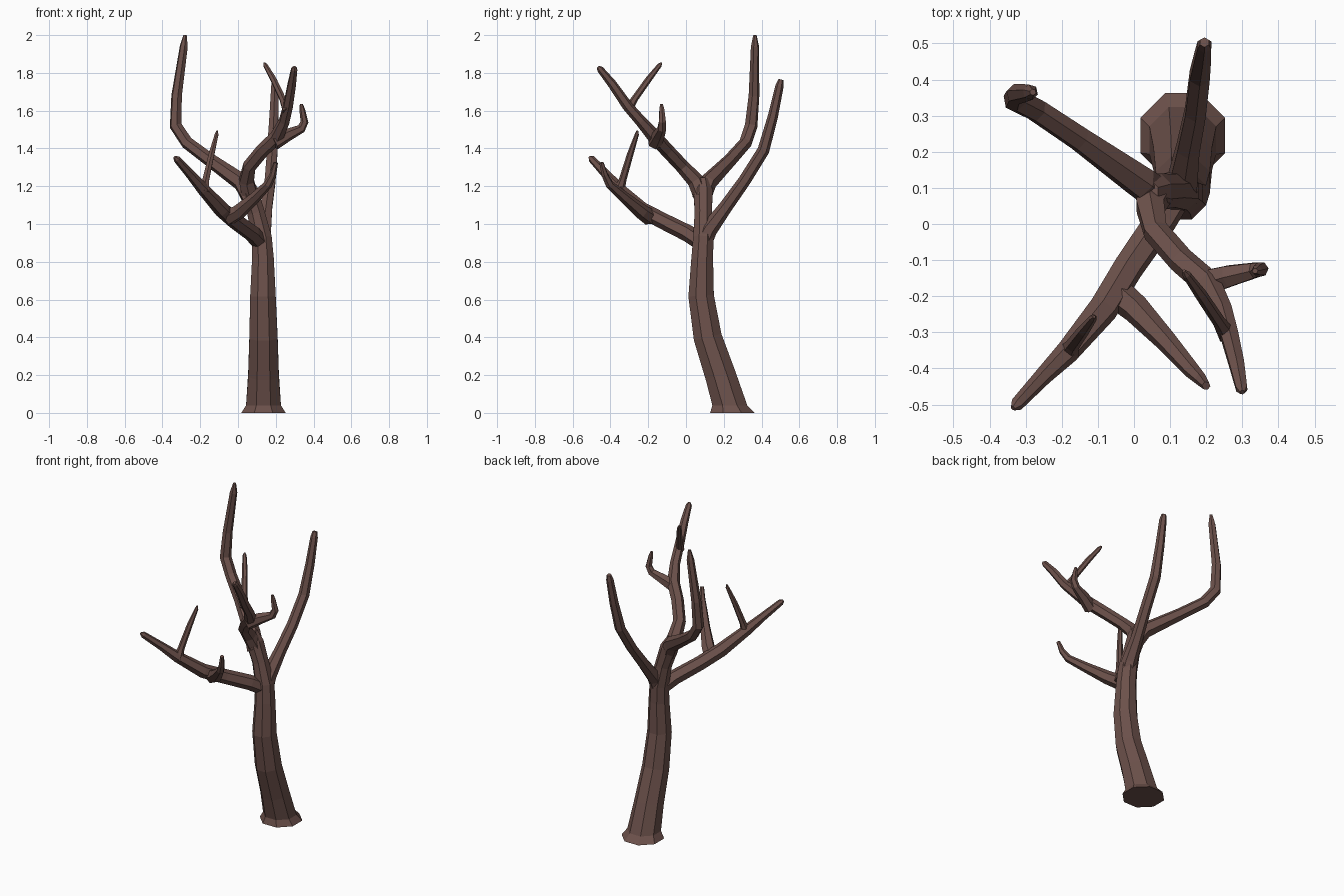
import bpy, bmesh, math
from mathutils import Vector

bark = bpy.data.materials.new("bark")
bark.diffuse_color = (0.15, 0.082, 0.07, 1)


def limb(name, points, sides=6, flat_start=False):
    """Tapered low-poly tube through (x, y, z, radius) points."""
    pos = [Vector(p[:3]) for p in points]
    n = len(pos)
    bm = bmesh.new()
    rings = []
    ref = Vector((1, 0, 0))
    for i, p in enumerate(pos):
        t = Vector()
        if i > 0:
            t += (p - pos[i - 1]).normalized()
        if i < n - 1:
            t += (pos[i + 1] - p).normalized()
        t.normalize()
        if flat_start and i < 2:
            t = Vector((0, 0, 1))
        u = (ref - t * ref.dot(t)).normalized()
        v = t.cross(u)
        ref = u
        ring = []
        for k in range(sides):
            a = 2 * math.pi * (k + 0.5) / sides
            ring.append(bm.verts.new(p + (u * math.cos(a) + v * math.sin(a)) * points[i][3]))
        rings.append(ring)
    for a, b in zip(rings, rings[1:]):
        for k in range(sides):
            j = (k + 1) % sides
            bm.faces.new((a[k], a[j], b[j], b[k]))
    bm.faces.new(rings[0][::-1])
    bm.faces.new(rings[-1])
    bmesh.ops.recalc_face_normals(bm, faces=bm.faces)
    mesh = bpy.data.meshes.new(name)
    bm.to_mesh(mesh)
    bm.free()
    mesh.materials.append(bark)
    obj = bpy.data.objects.new(name, mesh)
    bpy.context.collection.objects.link(obj)
    return obj


# Leaning trunk with flared foot, continuing up to the upper fork
limb("trunk", [
    (.135, .245, 0, .127), (.135, .232, .04, .1), (.135, .182, .2, .088),
    (.135, .115, .4, .081), (.132, .08, .62, .073), (.132, .086, .82, .062),
    (.125, .092, .93, .058), (.095, .092, 1.06, .05), (.055, .09, 1.18, .054),
    (.04, .09, 1.24, .03)], sides=8, flat_start=True)

# Tall branch to the back left
limb("back_left_branch", [
    (.07, .08, 1.13, .05), (.02, .115, 1.22, .048), (-.15, .235, 1.34, .036),
    (-.27, .315, 1.43, .034), (-.33, .345, 1.52, .034), (-.325, .36, 1.68, .029),
    (-.287, .365, 1.94, .022), (-.28, .365, 2.0, .009)])

# Branch to the back
limb("back_branch", [
    (.13, .08, .88, .05), (.135, .12, .97, .046), (.15, .21, 1.09, .036),
    (.17, .31, 1.23, .033), (.182, .41, 1.39, .032), (.19, .46, 1.57, .027),
    (.195, .495, 1.73, .022), (.195, .503, 1.765, .014)])

# Branch to the front right with a side branch and a twig
limb("front_right_branch", [
    (.065, .09, 1.14, .048), (.045, .05, 1.23, .044), (.06, -.02, 1.305, .037),
    (.13, -.1, 1.39, .037), (.205, -.165, 1.46, .038), (.245, -.24, 1.545, .03),
    (.265, -.31, 1.625, .028), (.285, -.39, 1.74, .024), (.298, -.455, 1.82, .018),
    (.3, -.466, 1.832, .008)])
limb("front_right_side_branch", [
    (.19, -.165, 1.43, .04), (.26, -.145, 1.47, .034), (.335, -.128, 1.505, .024),
    (.352, -.125, 1.54, .021), (.34, -.128, 1.605, .015), (.335, -.13, 1.635, .008)])
limb("front_right_twig", [
    (.26, -.31, 1.6, .026), (.235, -.27, 1.665, .018), (.185, -.195, 1.77, .017),
    (.145, -.14, 1.84, .012), (.138, -.13, 1.853, .005)])

# Low branch to the front left with a side branch and a twig
limb("front_left_branch", [
    (.12, .085, .9, .045), (.075, .01, .95, .045), (-.015, -.12, 1.015, .043),
    (-.085, -.235, 1.075, .042), (-.185, -.355, 1.185, .033), (-.25, -.42, 1.26, .025),
    (-.325, -.5, 1.345, .019), (-.335, -.51, 1.355, .008)])
limb("front_left_side_branch", [
    (-.05, -.19, 1.035, .045), (.005, -.235, 1.065, .04), (.09, -.325, 1.14, .03),
    (.16, -.405, 1.21, .023), (.185, -.43, 1.26, .018), (.2, -.448, 1.325, .012)])
limb("front_left_twig", [
    (-.18, -.355, 1.17, .03), (-.17, -.335, 1.235, .02), (-.14, -.295, 1.37, .017),
    (-.113, -.26, 1.475, .011), (-.11, -.257, 1.495, .004)])
